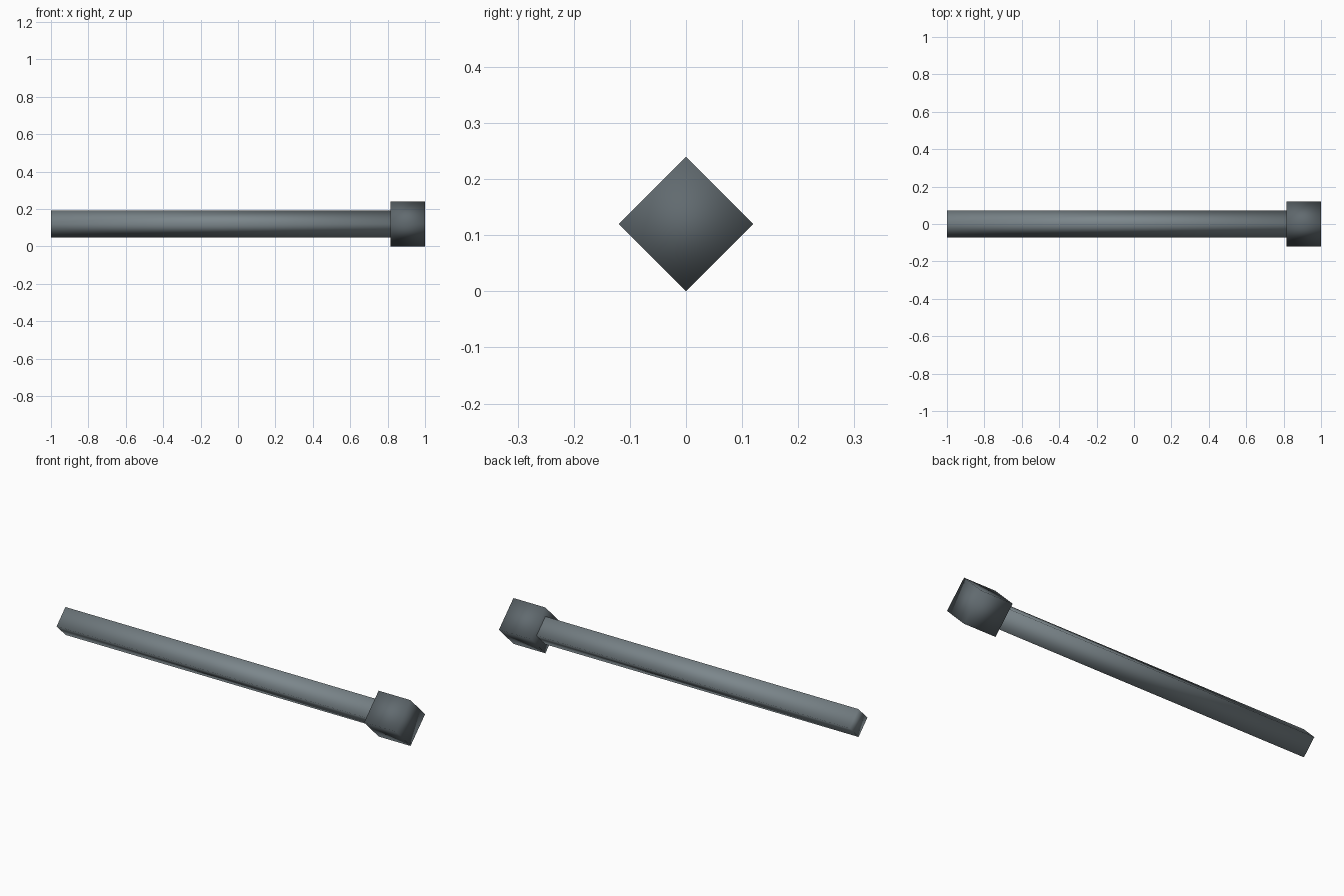
import bpy
from math import pi

if "Cube" in bpy.data.objects:
    bpy.data.objects.remove(bpy.data.objects["Cube"])


def square_bar(name, x0, x1, radius, color):
    """Four-sided bar along x, standing on its corner, smooth shaded."""
    bpy.ops.mesh.primitive_cylinder_add(
        vertices=4, radius=radius, depth=x1 - x0,
        location=((x0 + x1) / 2, 0, 0.12), rotation=(0, pi / 2, 0))
    bar = bpy.context.object
    bar.name = name
    bpy.ops.object.shade_smooth()
    mat = bpy.data.materials.new(name + "_metal")
    mat.diffuse_color = (*color, 1)
    mat.use_nodes = True
    mat.node_tree.nodes["Principled BSDF"].inputs["Base Color"].default_value = mat.diffuse_color
    bar.data.materials.append(mat)
    return bar


# Long shaft, running through the head to its end face
square_bar("shaft", -1.0, 0.999, 0.073, (0.20, 0.24, 0.26))

# Wider, darker head at the right end
square_bar("head", 0.815, 1.0, 0.12, (0.12, 0.145, 0.16))
